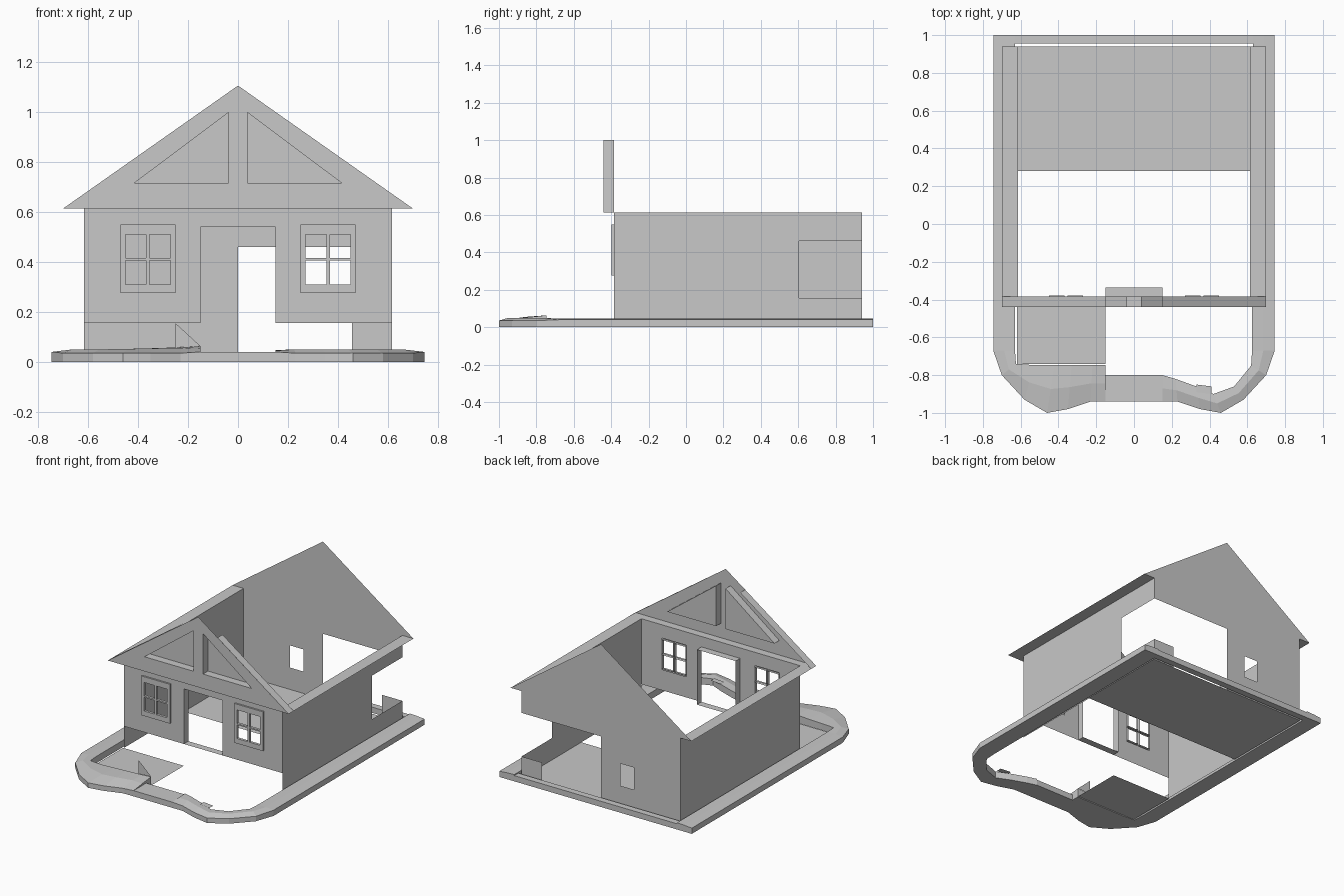
import bpy, bmesh
from mathutils import Vector

if "Cube" in bpy.data.objects:
    bpy.data.objects.remove(bpy.data.objects["Cube"])

grey = bpy.data.materials.new("plain_grey")
grey.use_nodes = True
COLOUR = (0.58, 0.58, 0.58, 1)
grey.diffuse_color = COLOUR
grey.node_tree.nodes["Principled BSDF"].inputs["Base Color"].default_value = COLOUR

WALL, FRONT, BACK = 0.615, -0.385, 0.94
FLOOR, KERB, SILL, EAVE, RIDGE = 0.002, 0.04, 0.155, 0.613, 1.105
GABLE_Y, OVERHANG = -0.44, 0.7


def make(name, polys, dissolve=False):
    """Object from a list of polygons, welding shared corners."""
    bm = bmesh.new()
    for poly in polys:
        bm.faces.new([bm.verts.new(p) for p in poly])
    bmesh.ops.remove_doubles(bm, verts=bm.verts, dist=1e-4)
    if dissolve:
        bmesh.ops.dissolve_limit(bm, angle_limit=0.01, verts=bm.verts, edges=bm.edges)
    mesh = bpy.data.meshes.new(name)
    bm.to_mesh(mesh)
    bm.free()
    mesh.materials.append(grey)
    ob = bpy.data.objects.new(name, mesh)
    bpy.context.collection.objects.link(ob)


def panel(a0, a1, z0, z1, holes, place):
    """Upright rectangle split into cells, leaving out the holes."""
    xs = sorted({a0, a1, *[v for h in holes for v in h[:2]]})
    zs = sorted({z0, z1, *[v for h in holes for v in h[2:]]})
    cells = []
    for l, r in zip(xs, xs[1:]):
        for b, t in zip(zs, zs[1:]):
            x, z = (l + r) / 2, (b + t) / 2
            if not any(h[0] < x < h[1] and h[2] < z < h[3] for h in holes):
                cells.append([place(*p) for p in ((l, b), (r, b), (r, t), (l, t))])
    return cells


def at_y(y):
    return lambda x, z: (x, y, z)


def at_x(x):
    return lambda y, z: (x, y, z)


def band(path, offset, closed=True):
    """Quads joining a path to its shifted copy."""
    o = Vector(offset)
    pts = [Vector(p) for p in path]
    ends = pts[1:] + (pts[:1] if closed else [])
    return [[a, b, b + o, a + o] for a, b in zip(pts, ends)]


def flat(x0, x1, y0, y1, z):
    return [[(x0, y0, z), (x1, y0, z), (x1, y1, z), (x0, y1, z)]]


def rect(x0, x1, z0, z1, y):
    return [(x0, y, z0), (x1, y, z0), (x1, y, z1), (x0, y, z1)]


# Front wall with doorway and window openings
door = (-0.15, 0.15, SILL, 0.54)
windows = [(-0.455, -0.265, 0.30, 0.52), (0.265, 0.455, 0.30, 0.52)]
make("front_wall", panel(-WALL, WALL, SILL, EAVE, [door] + windows, at_y(FRONT)), True)
make("door_frame", band(rect(*door, FRONT), (0, 0.05, 0)))

# Window frames with four open panes
for side, label in ((1, "left"), (-1, "right")):
    c = 0.36 * side
    panes = [(c + dx, c + dx + 0.083, z, z + 0.095)
             for dx in (-0.09, 0.007) for z in (0.31, 0.415)]
    outer = (c - 0.11, c + 0.11, 0.275, 0.55)
    polys = panel(*outer, panes, at_y(FRONT - 0.012))
    polys += band(rect(*outer, FRONT - 0.012), (0, 0.012, 0))
    for p in panes:
        polys += band(rect(*p, FRONT - 0.012), (0, 0.018, 0))
    make(label + "_window_frame", polys)

# Side walls, with a corner opening on one side
make("right_wall", panel(FRONT, BACK, FLOOR, EAVE, [], at_x(-WALL)))
make("left_wall", panel(FRONT, BACK, FLOOR, EAVE,
                        [(0.605, BACK, SILL, 0.46)], at_x(WALL)), True)

# Back wall with corner opening, small window and gable
gaps = [(0, WALL, SILL, 0.46), (0, 0.455, FLOOR, SILL), (-0.255, -0.15, SILL, 0.31)]
make("back_wall", panel(-WALL, WALL, FLOOR, EAVE, gaps, at_y(BACK)), True)
make("back_gable", [[(-OVERHANG, BACK, EAVE), (OVERHANG, BACK, EAVE), (0, BACK, RIDGE)]])

# Eave strips along both sides
for s, label in ((1, "left"), (-1, "right")):
    make(label + "_eave", flat(s * WALL, s * OVERHANG, GABLE_Y, BACK, EAVE))

# Front gable: face with two recessed triangular panels
depth = Vector((0, FRONT - GABLE_Y, 0))
polys = []
for s in (1, -1):
    def g(x, z):
        return Vector((s * x, GABLE_Y, z))
    hole = [g(0.037, 0.715), g(0.415, 0.715), g(0.037, 0.998)]
    foot, eave, tip, mid = g(0, EAVE), g(OVERHANG, EAVE), g(0, RIDGE), g(0.15, 1.0)
    polys += [[foot, eave, hole[1], hole[0]], [eave, tip, hole[2], hole[1]],
              [tip, foot, hole[0], hole[2]]]
    polys += band(hole, depth) + [[p + depth for p in hole]]
    polys += band([foot, eave], depth, False) + band([eave, mid], depth, False)
make("front_gable", polys)

# Floors
make("back_floor", flat(-0.62, 0.62, 0.28, BACK, FLOOR))
make("porch_floor", flat(-0.62, -0.15, -0.742, FRONT, FLOOR))

# Kerb: outer outline shared by both sides, the right side filled in to the porch
outer = [(0.745, 1), (0.745, -0.67), (0.7, -0.8), (0.58, -0.93), (0.46, -1),
         (0.35, -0.98), (0.23, -0.94), (0.15, -0.94)]
left_inner = [(0.63, 1), (0.625, -0.67), (0.62, -0.75), (0.53, -0.86), (0.42, -0.9),
              (0.33, -0.86), (0.22, -0.82), (0.15, -0.8)]
right_inner = [(0.63, 1), (0.63, -0.67), (0.625, -0.74)]
right_inner += [(x, -0.747) for x in (0.53, 0.42, 0.33, 0.22, 0.15)]
for s, label, inner, rise in ((1, "left", left_inner, 0), (-1, "right", right_inner, 0.004)):
    rows = []
    for i, ((ox, oy), (ix, iy)) in enumerate(zip(outer, inner)):
        curved = 1 < i < 7
        mx, my = ox * 0.5 + ix * 0.5, oy * 0.5 + iy * 0.5
        lift = rise * max(0, i - 3)
        rows.append([(s * ox, oy, 0), (s * ox, oy, 0.035 if curved else KERB),
                     (s * mx, my, (0.05 if curved else 0.045) + lift / 2),
                     (s * ix, iy, 0.047 + lift), (s * ix, iy, 0)])
    polys = [[a[k], b[k], b[(k + 1) % 5], a[(k + 1) % 5]]
             for a, b in zip(rows, rows[1:]) for k in range(5)]
    make(label + "_kerb", polys + [rows[0], rows[-1]])


# Slabs joining the kerbs
for name, x, y0, y1 in (("front_step", 0.15, -0.94, -0.8), ("back_kerb", 0.63, 0.955, 1)):
    base = flat(-x, x, y0, y1, 0)
    make(name, base + flat(-x, x, y0, y1, KERB) + band(base[0], (0, 0, KERB)))

# Small loose pieces on the front edge
make("corner_flap", [[(-0.25, -0.745, 0.155), (-0.15, -0.745, 0.063), (-0.25, -0.745, 0.057)]])
make("left_kerb_chip", [[(0.33, -0.89, 0.054), (0.41, -0.9, 0.054),
                         (0.41, -0.86, 0.054), (0.33, -0.85, 0.054)]])
